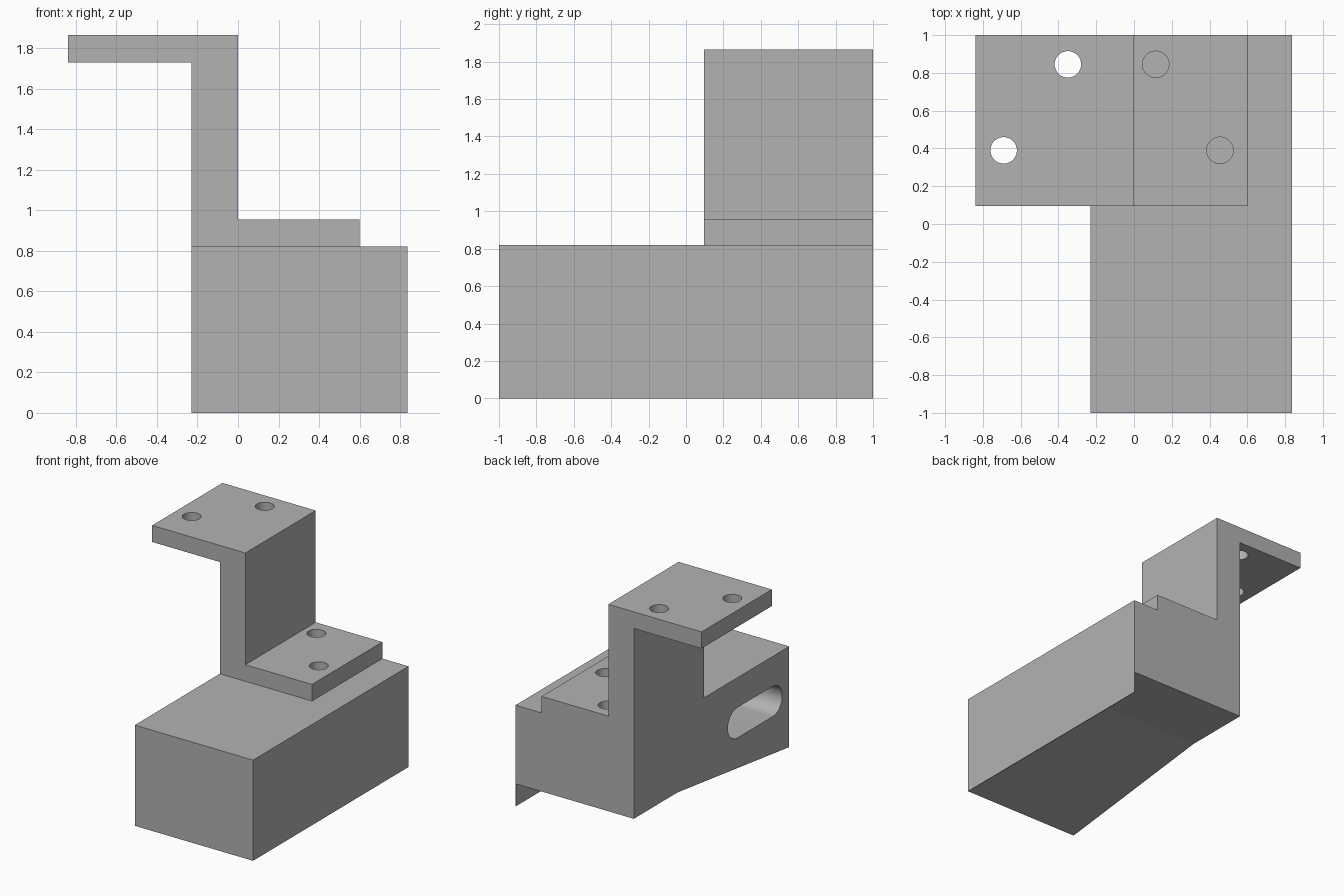
import bpy, bmesh
from math import sin, cos, pi
from mathutils import Vector

cube = bpy.data.objects.get("Cube")
if cube:
    bpy.data.objects.remove(cube, do_unlink=True)

grey = bpy.data.materials.new("plain grey")
grey.use_nodes = True
colour = (0.448, 0.448, 0.448, 1)
grey.diffuse_color = colour
grey.node_tree.nodes["Principled BSDF"].inputs["Base Color"].default_value = colour

LEFT_X, WALL_X, OUTER_X = -0.23, 0.83, 0.836
BLOCK_TOP, TOP, THICK = 0.82, 1.865, 0.135
BRACKET_Y = 0.095


def prism(name, points, offset):
    """Extrude a closed 3D outline along an offset."""
    bm = bmesh.new()
    face = bm.faces.new([bm.verts.new(p) for p in points])
    result = bmesh.ops.extrude_face_region(bm, geom=[face], use_keep_orig=True)
    moved = [g for g in result["geom"] if isinstance(g, bmesh.types.BMVert)]
    bmesh.ops.translate(bm, verts=moved, vec=Vector(offset))
    bmesh.ops.recalc_face_normals(bm, faces=bm.faces)
    mesh = bpy.data.meshes.new(name)
    bm.to_mesh(mesh)
    bm.free()
    mesh.materials.append(grey)
    obj = bpy.data.objects.new(name, mesh)
    bpy.context.collection.objects.link(obj)
    return obj


def cut(target, cutter):
    """Subtract the cutter, then discard it."""
    cutter.hide_render = True
    mod = target.modifiers.new("cut", "BOOLEAN")
    mod.operation, mod.solver, mod.object = "DIFFERENCE", "EXACT", cutter
    bpy.context.view_layer.objects.active = target
    bpy.ops.object.modifier_apply(modifier=mod.name)
    bpy.data.objects.remove(cutter, do_unlink=True)


def smooth(obj):
    bpy.ops.object.select_all(action="DESELECT")
    obj.select_set(True)
    bpy.context.view_layer.objects.active = obj
    bpy.ops.object.shade_smooth_by_angle(angle=0.09)


# Block whose underside ramps up towards the back
side = [(-1, 0), (0.44, 0.18), (1, 0.18), (1, BLOCK_TOP), (-1, BLOCK_TOP)]
block = prism("base_block", [(LEFT_X, y, z) for y, z in side], (WALL_X - LEFT_X, 0, 0))

# Long slot running across the block
radius, half, slot = 0.123, 0.227, []
for centre, start in ((half, -pi / 2), (-half, pi / 2)):
    for i in range(41):
        a = start + pi * i / 40
        slot.append((LEFT_X - 0.1, -0.56 + centre + radius * cos(a), 0.453 + radius * sin(a)))
cut(block, prism("slot_cutter", slot, (WALL_X - LEFT_X + 0.2, 0, 0)))
smooth(block)

# Thin full-height plate closing the side of the block
wall = [(-1, 0), (1, 0), (1, BLOCK_TOP), (-1, BLOCK_TOP)]
prism("side_plate", [(WALL_X, y, z) for y, z in wall], (OUTER_X - WALL_X, 0, 0))

# Stepped bracket: lower flange, post and upper flange
step = [(LEFT_X, BLOCK_TOP), (0.6, BLOCK_TOP), (0.6, BLOCK_TOP + THICK), (0, BLOCK_TOP + THICK),
        (0, TOP), (-0.84, TOP), (-0.84, TOP - THICK), (LEFT_X, TOP - THICK)]
bracket = prism("bracket", [(x, BRACKET_Y, z) for x, z in step], (0, 1 - BRACKET_Y, 0))

# Two bolt holes in each flange
for x, y, z in ((-0.35, 0.845, TOP), (-0.69, 0.39, TOP),
                (0.115, 0.845, BLOCK_TOP + THICK), (0.455, 0.39, BLOCK_TOP + THICK)):
    ring = [(x + 0.07 * cos(2 * pi * i / 80), y + 0.07 * sin(2 * pi * i / 80), z - THICK - 0.05)
            for i in range(80)]
    cut(bracket, prism("hole_cutter", ring, (0, 0, THICK + 0.1)))
smooth(bracket)
